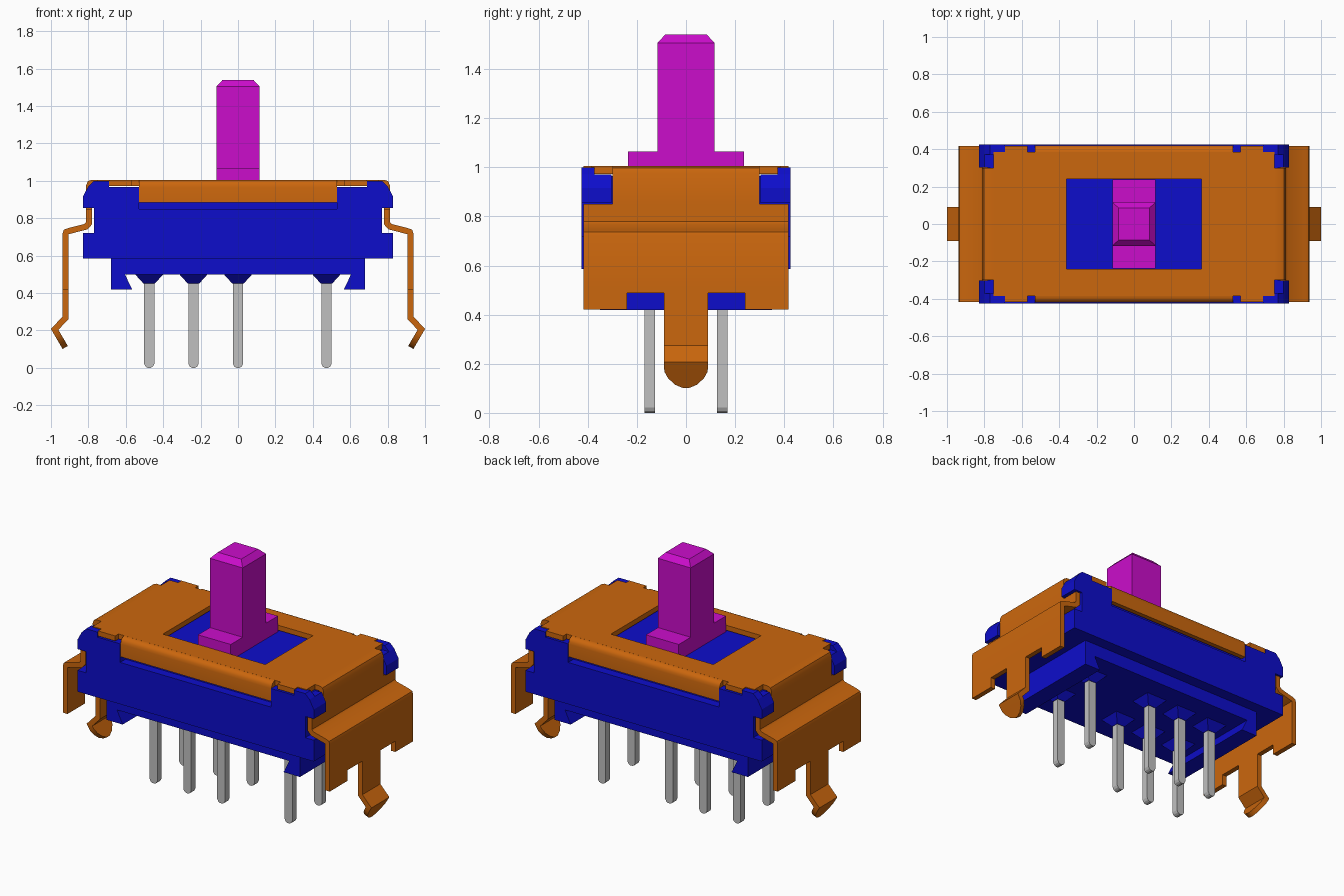
import bpy, bmesh, math

if "Cube" in bpy.data.objects:
    bpy.data.objects.remove(bpy.data.objects["Cube"], do_unlink=True)


def material(name, rgb):
    m = bpy.data.materials.new(name)
    m.use_nodes = True
    m.diffuse_color = (*rgb, 1)
    bsdf = next(n for n in m.node_tree.nodes if n.type == 'BSDF_PRINCIPLED')
    bsdf.inputs["Base Color"].default_value = (*rgb, 1)
    return m


ORANGE = material("orange metal", (0.60, 0.135, 0.004))
BLUE = material("blue plastic", (0.004, 0.004, 0.60))
MAGENTA = material("magenta plastic", (0.60, 0.004, 0.60))
GREY = material("grey pin metal", (0.53, 0.53, 0.53))


def finish(bm, name, mat, recalc=True):
    if recalc:
        bmesh.ops.recalc_face_normals(bm, faces=bm.faces)
    me = bpy.data.meshes.new(name)
    bm.to_mesh(me)
    bm.free()
    me.materials.append(mat)
    ob = bpy.data.objects.new(name, me)
    bpy.context.collection.objects.link(ob)
    return ob


def frustum(bm, cx, cy, z0, z1, bottom, top):
    """Box between two rectangles given as half sizes."""
    loops = [[bm.verts.new((cx + sx * h[0], cy + sy * h[1], z))
              for sx, sy in ((-1, -1), (1, -1), (1, 1), (-1, 1))]
             for z, h in ((z0, bottom), (z1, top))]
    skin(bm, *loops)


def skin(bm, a, b):
    n = len(a)
    bm.faces.new(a[::-1])
    bm.faces.new(b)
    for i in range(n):
        bm.faces.new((a[i], a[(i + 1) % n], b[(i + 1) % n], b[i]))


def box(bm, x0, x1, y0, y1, z0, z1):
    h = ((x1 - x0) / 2, (y1 - y0) / 2)
    frustum(bm, (x0 + x1) / 2, (y0 + y1) / 2, z0, z1, h, h)


def prism(bm, profile, a, b, axis='Y'):
    """Extrude a profile of (across, z) points from a to b along an axis."""
    def put(u, z, t):
        return bm.verts.new((u, t, z) if axis == 'Y' else (t, u, z))
    skin(bm, [put(u, z, a) for u, z in profile], [put(u, z, b) for u, z in profile])


# Housing: stepped block, with a recess behind each cover flap
bm = bmesh.new()
box(bm, -.68, .68, -.35, .35, .50, .585)
box(bm, -.83, .83, -.425, .425, .585, .72)
box(bm, -.77, .77, -.425, .425, .72, .85)
box(bm, -.77, .77, -.37, .37, .85, .965)
for sx in (-1, 1):
    for sy in (-1, 1):
        x, y = sorted((sx * .53, sx * .77)), sorted((sy * .37, sy * .425))
        box(bm, *x, *y, .85, .968)
finish(bm, "housing", BLUE)

# Corner posts of the housing: tall outer slab, lower inner slab
bm = bmesh.new()
for sx in (-1, 1):
    for sy in (-1, 1):
        outer = [(.69, .9), (.69, 1.0), (.77, 1.0), (.80, .97), (.83, .915), (.83, .855), (.765, .855)]
        inner = [(.755, .9), (.755, .97), (.80, .97), (.83, .915), (.83, .855), (.755, .855)]
        for prof, y0, y1 in ((outer, .372, .425), (inner, .303, .372)):
            prism(bm, [(sx * x, z) for x, z in prof], *sorted((sy * y0, sy * y1)))
finish(bm, "housing_corner_posts", BLUE)

# Dovetailed feet under both ends
bm = bmesh.new()
for s in (-1, 1):
    prism(bm, [(s * .605, .5), (s * .68, .5), (s * .68, .418), (s * .565, .418)], -.35, .35)
finish(bm, "housing_feet", BLUE)

# Eight pins with tapered collars
pins, collars = bmesh.new(), bmesh.new()
tip = [(-.0275, .46), (-.0275, .022), (-.02, .007), (-.008, 0),
       (.008, 0), (.02, .007), (.0275, .022), (.0275, .46)]
for x in (-.475, -.238, 0, .473):
    for y in (-.148, .148):
        prism(pins, [(x + u, z) for u, z in tip], y - .0215, y + .0215)
        frustum(collars, x, y, .45, .505, (.03, .024), (.08, .075))
finish(pins, "contact_pins", GREY)
finish(collars, "pin_collars", BLUE)

# Slider: carrier foot, stem and chamfered tip
bm = bmesh.new()
box(bm, -.115, .115, -.237, .237, .96, 1.065)
box(bm, -.115, .115, -.117, .117, 1.065, 1.505)
frustum(bm, 0, 0, 1.505, 1.54, (.115, .117), (.082, .085))
finish(bm, "slider", MAGENTA)

# Sheet metal cover: one quarter as rows along the bent path
# Row: x, z, half width of the strip that follows, half width of the clip
rows = [
    (0, 1.005, .385, .09), (.36, 1.005, .385, .09), (.57, 1.005, .42, .09),
    (.69, 1.005, .385, .09), (.75, 1.005, .30, .09), (.785, 1.005, .30, .09),
    (.803, .997, .30, .09), (.812, .975, .30, .09), (.812, .85, .42, .09),
    (.812, .78, .42, .09), (.822, .769, .42, .09), (.915, .745, .42, .09),
    (.932, .737, .42, .09), (.937, .72, .42, .09), (.937, .512, .42, .112),
    (.937, .488, .42, .09), (.937, .42, .09, .09), (.937, .275, .09, .09),
    (1.0, .208, .09, .09), (.977, .168, .09, .088), (.961, .141, .09, .073),
    (.946, .115, .09, .045), (.938, .101, 0, .012)]
widths = [0, .09, .24, .30, .385, .418]
bm = bmesh.new()
grid = []
for x, z, _, clip in rows:
    ys = list(widths)
    ys[1] = clip
    if clip > .09:
        ys[2] -= .022      # rounded notch corner
    grid.append([bm.verts.new((x, y, z)) for y in ys])
for i in range(len(rows) - 1):
    for j in range(len(widths) - 1):
        window = i == 0 and widths[j] < .24
        notch = .42 < rows[i][1] < .512 and j == 1
        if widths[j + 1] <= rows[i][2] and not window and not notch:
            bm.faces.new((grid[i][j], grid[i + 1][j], grid[i + 1][j + 1], grid[i][j + 1]))
bmesh.ops.delete(bm, geom=[v for v in bm.verts if not v.link_faces], context='VERTS')
cover = finish(bm, "metal_cover", ORANGE, recalc=False)
mirror = cover.modifiers.new("mirror", 'MIRROR')
mirror.use_axis = (True, True, False)
mirror.use_clip = True
solid = cover.modifiers.new("thickness", 'SOLIDIFY')
solid.thickness = .032
solid.offset = -1
solid.use_even_offset = True

# Long side flaps of the cover
bm = bmesh.new()
flap = [(.38, 1.005), (.395, 1.004), (.41, .996), (.418, .982), (.421, .965), (.421, .885),
        (.39, .885), (.39, .962), (.38, .973)]
for s in (-1, 1):
    prism(bm, [(s * y, z) for y, z in flap], -.53, .53, 'X')
flaps = finish(bm, "cover_side_flaps", ORANGE)

# Smooth the bends, keep cut edges sharp
for ob in (cover, flaps):
    bpy.ops.object.select_all(action='DESELECT')
    ob.select_set(True)
    bpy.context.view_layer.objects.active = ob
    for m in list(ob.modifiers):
        bpy.ops.object.modifier_apply(modifier=m.name)
    bpy.ops.object.shade_smooth_by_angle(angle=math.radians(35))
